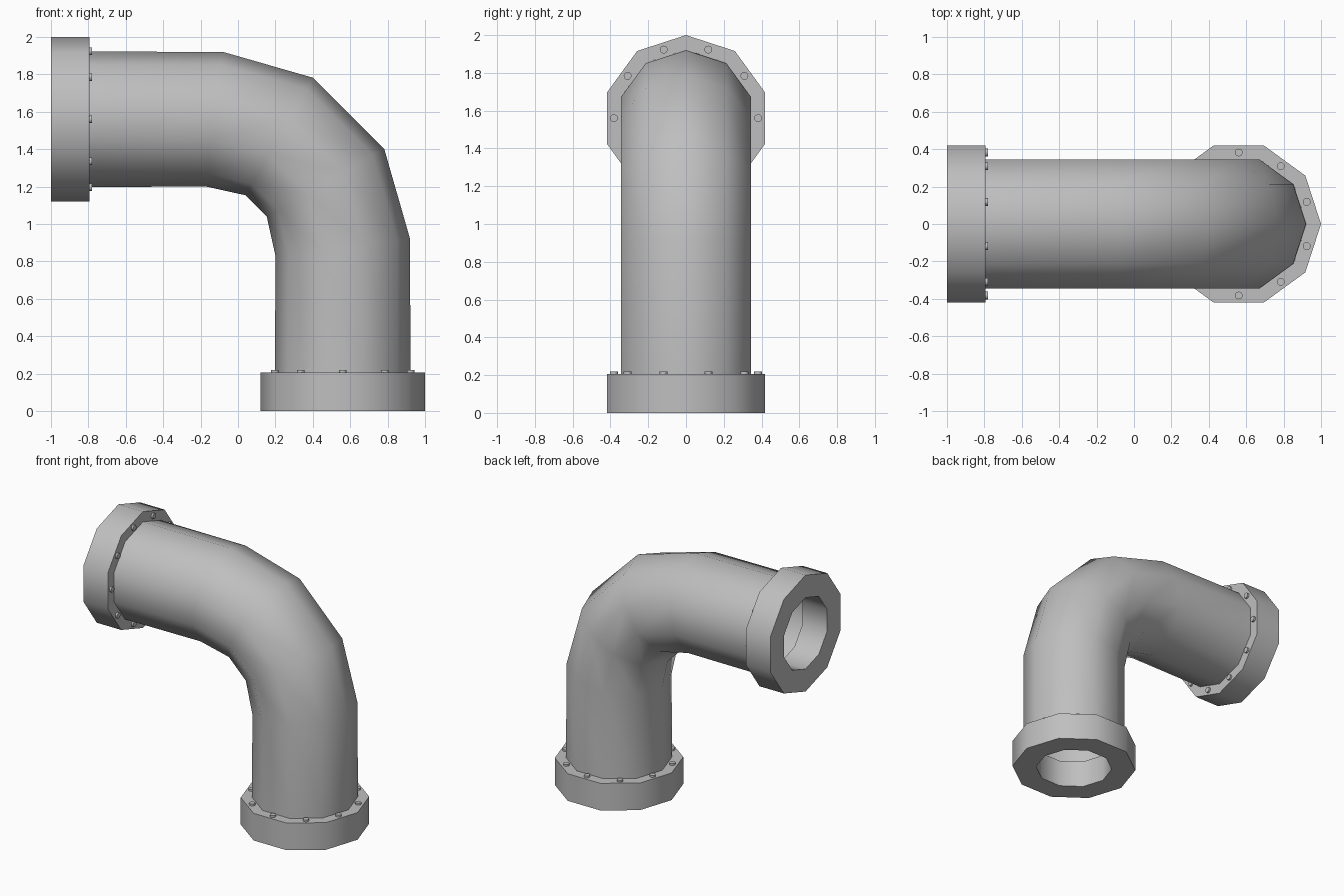
import bpy, bmesh
from math import sin, cos, pi, radians
from mathutils import Matrix, Vector

cube = bpy.data.objects.get("Cube")
if cube:
    bpy.data.objects.remove(cube, do_unlink=True)

SIDES = 10
FLANGE_R, PIPE_R, HOLE_R, BOLT_RING_R = 0.44, 0.3625, 0.27, 0.382
FLANGE_H = 0.205
AXIS = 0.56

metal = bpy.data.materials.new("grey metal")
metal.use_nodes = True
grey = (0.52, 0.52, 0.52, 1)
metal.diffuse_color = grey
metal.node_tree.nodes["Principled BSDF"].inputs["Base Color"].default_value = grey


def finish(name, bm, matrix=Matrix()):
    bmesh.ops.recalc_face_normals(bm, faces=bm.faces)
    mesh = bpy.data.meshes.new(name)
    bm.to_mesh(mesh)
    bm.free()
    mesh.materials.append(metal)
    obj = bpy.data.objects.new(name, mesh)
    bpy.context.collection.objects.link(obj)
    obj.matrix_world = matrix
    bpy.ops.object.select_all(action="DESELECT")
    obj.select_set(True)
    bpy.context.view_layer.objects.active = obj
    bpy.ops.object.shade_smooth_by_angle(angle=radians(50))
    return obj


def ring(bm, centre, radius, out):
    """Ring of vertices whose first corner points along out."""
    side = Vector((0, 1, 0))
    angles = [2 * pi * i / SIDES for i in range(SIDES)]
    return [bm.verts.new(centre + radius * (cos(a) * out + sin(a) * side)) for a in angles]


def bridge(bm, a, b):
    for i in range(SIDES):
        j = (i + 1) % SIDES
        bm.faces.new((a[i], a[j], b[j], b[i]))


# Elbow pipe: first half of the path as (x, z, tilt), second half mirrored
half = [(FLANGE_H - 1, AXIS + 1, 0), (-0.125, AXIS + 1, 7.5), (0.22, 1.468, 30)]
path = half + [(z - 1, x + 1, 90 - t) for x, z, t in reversed(half)]
bm = bmesh.new()
rings = []
for x, z, tilt in path:
    t = radians(tilt)
    rings.append(ring(bm, Vector((x, 0, z)), PIPE_R, Vector((sin(t), 0, cos(t)))))
for a, b in zip(rings, rings[1:]):
    bridge(bm, a, b)
finish("elbow_pipe", bm)


# Flange collar with a ring of bolts on the pipe side
def make_flange(prefix, matrix):
    out = Vector((1, 0, 0))
    bm = bmesh.new()
    profile = [(FLANGE_R, 0), (FLANGE_R, FLANGE_H), (HOLE_R, FLANGE_H), (HOLE_R, 0)]
    loops = [ring(bm, Vector((0, 0, h)), r, out) for r, h in profile]
    for a, b in zip(loops, loops[1:] + loops[:1]):
        bridge(bm, a, b)
    finish(prefix + "_flange", bm, matrix)

    bm = bmesh.new()
    for i in range(SIDES):
        a = 2 * pi * (i + 0.5) / SIDES
        place = Matrix.Translation((BOLT_RING_R * cos(a), BOLT_RING_R * sin(a), FLANGE_H))
        bmesh.ops.create_cone(bm, cap_ends=True, segments=12, radius1=0.021,
                              radius2=0.021, depth=0.028, matrix=place)
    finish(prefix + "_bolts", bm, matrix)


make_flange("bottom", Matrix.Translation((AXIS, 0, 0)))
turn = Matrix(((0, 0, 1, 0), (0, -1, 0, 0), (1, 0, 0, 0), (0, 0, 0, 1)))
make_flange("side", Matrix.Translation((-1, 0, AXIS + 1)) @ turn)
